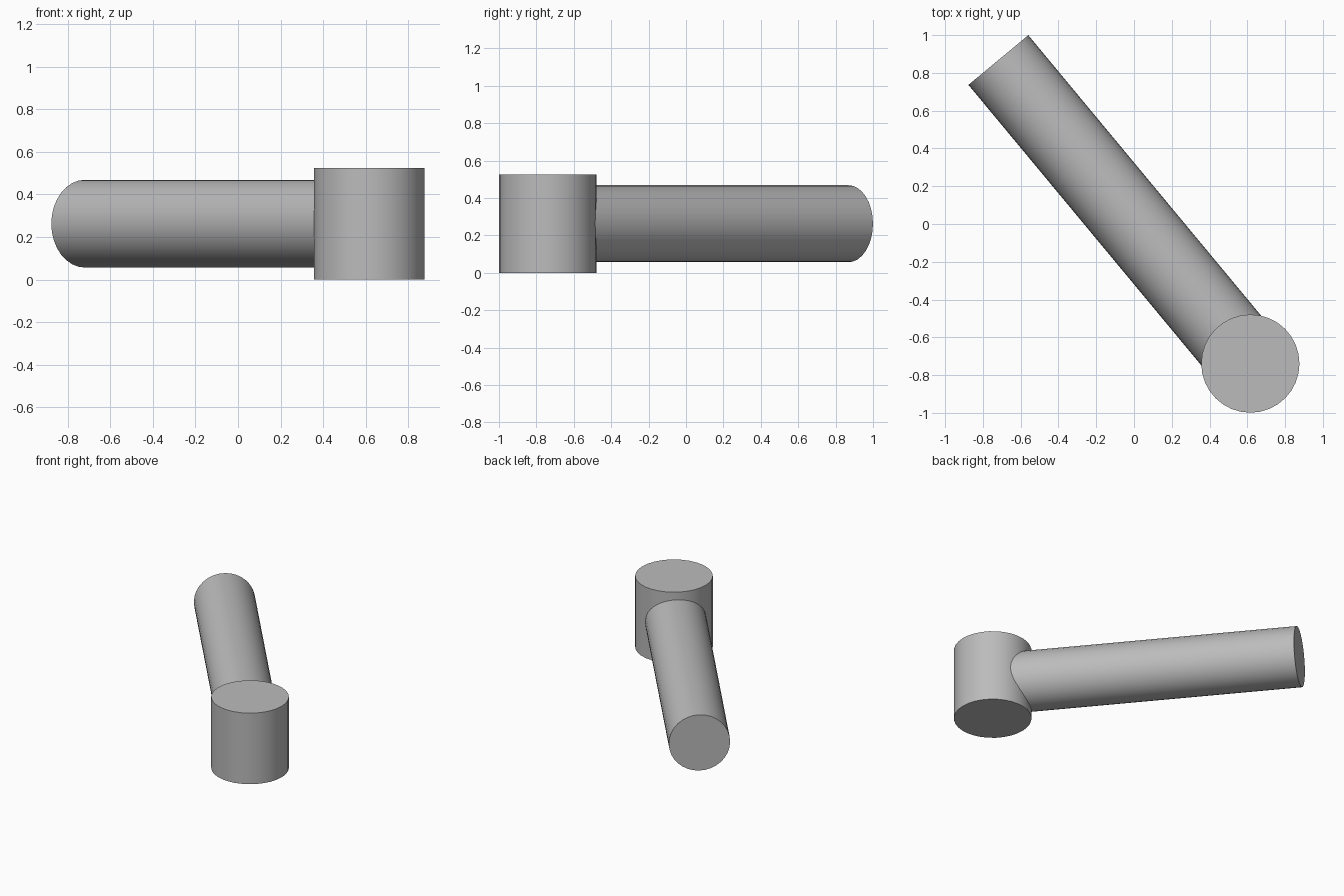
import bpy
import math
from mathutils import Vector

cube = bpy.data.objects.get("Cube")
if cube:
    bpy.data.objects.remove(cube, do_unlink=True)

# Single grey finish
grey = bpy.data.materials.new("plain grey")
grey.use_nodes = True
colour = (0.5, 0.5, 0.5, 1)
grey.diffuse_color = colour
grey.node_tree.nodes["Principled BSDF"].inputs["Base Color"].default_value = colour


def rod(name, start, end, radius, sides):
    """Smooth capped cylinder running between two points."""
    axis = end - start
    bpy.ops.mesh.primitive_cylinder_add(
        vertices=sides, radius=radius, depth=axis.length,
        location=(start + end) / 2,
        rotation=axis.to_track_quat("Z", "Y").to_euler())
    obj = bpy.context.object
    obj.name = name
    obj.data.materials.append(grey)
    bpy.ops.object.shade_smooth_by_angle(angle=math.radians(30))
    return obj


height = 0.525
hub_base = Vector((0.616, -0.739, 0))
hub_middle = hub_base + Vector((0, 0, height / 2))
arm_tip = Vector((-0.718, 0.868, height / 2))

# Upright hub and the horizontal arm growing out of its middle
rod("hub", hub_base, hub_base + Vector((0, 0, height)), 0.26, 32)
rod("arm", hub_middle, arm_tip, 0.206, 32)
